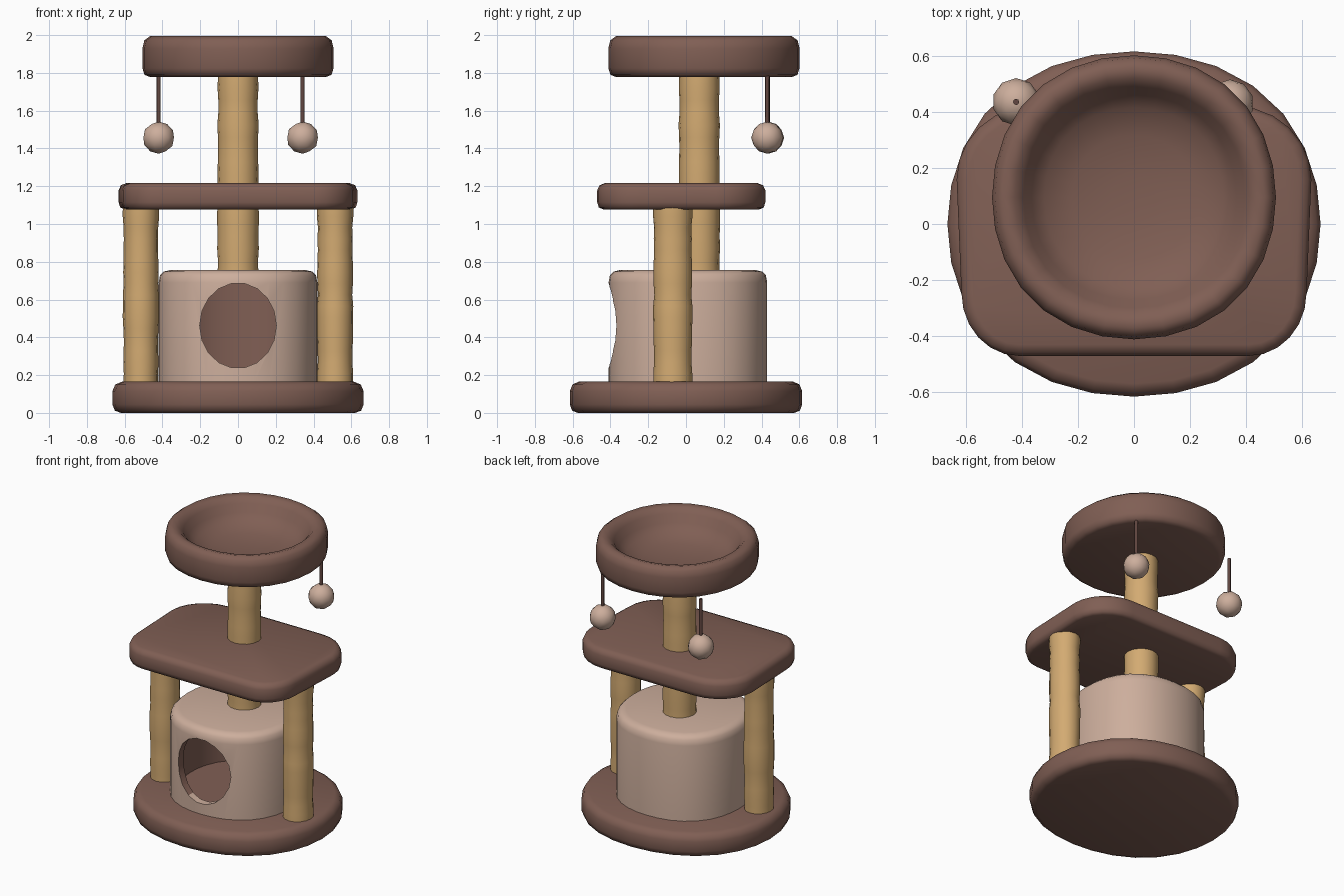
import bpy, bmesh, math, random
from mathutils import Vector

if "Cube" in bpy.data.objects:
    bpy.data.objects.remove(bpy.data.objects["Cube"])

random.seed(4)


def material(name, rgb):
    m = bpy.data.materials.new(name)
    m.diffuse_color = (*rgb, 1)
    m.use_nodes = True
    m.node_tree.nodes["Principled BSDF"].inputs["Base Color"].default_value = m.diffuse_color
    return m


BROWN = material("brown plush", (0.216, 0.114, 0.089))
BEIGE = material("beige plush", (0.61, 0.425, 0.335))
TAN = material("tan sisal", (0.65, 0.405, 0.168))
DARK = material("dark cord", (0.12, 0.062, 0.052))


def finish(bm, name, mat, angle=50):
    bmesh.ops.recalc_face_normals(bm, faces=bm.faces[:])
    me = bpy.data.meshes.new(name)
    bm.to_mesh(me)
    bm.free()
    ob = bpy.data.objects.new(name, me)
    bpy.context.collection.objects.link(ob)
    me.materials.append(mat)
    smooth(ob, angle)
    return ob


def smooth(ob, angle=50):
    bpy.ops.object.select_all(action='DESELECT')
    bpy.context.view_layer.objects.active = ob
    ob.select_set(True)
    bpy.ops.object.shade_smooth_by_angle(angle=math.radians(angle))


def lathe(name, profile, mat, center=(0, 0), sides=24, sy=1.0, angle=50, bulge=0.0):
    """Closed solid from (radius, z) rings; bulge pushes the diagonals out a little."""
    bm = bmesh.new()
    rings = []
    for r, z in profile:
        ring = []
        for i in range(sides):
            a = math.tau * i / sides
            q = r * (1 + bulge * math.sin(2 * a) ** 2)
            ring.append(bm.verts.new((center[0] + q * math.cos(a),
                                      center[1] + q * sy * math.sin(a), z)))
        rings.append(ring)
    for a, b in zip(rings, rings[1:]):
        for i in range(sides):
            j = (i + 1) % sides
            bm.faces.new((a[i], a[j], b[j], b[i]))
    bm.faces.new(rings[0][::-1])
    bm.faces.new(rings[-1])
    return finish(bm, name, mat, angle)


def post(name, x, y, r, z0, z1, sy=1.0):
    # sisal post with a slightly uneven wrap
    n = 16
    prof = [(r + random.uniform(-0.004, 0.003), z0 + (z1 - z0) * i / n) for i in range(n + 1)]
    return lathe(name, prof, TAN, (x, y), 16, sy)


# base
lathe("base", [(0.62, 0), (0.652, 0.012), (0.665, 0.045), (0.665, 0.115),
               (0.65, 0.15), (0.615, 0.165)], BROWN, sides=28, sy=0.925, bulge=0.025)

# cat house: hollow drum with a round doorway
house = lathe("house", [(0.42, 0.155), (0.42, 0.69), (0.413, 0.728), (0.393, 0.748), (0.36, 0.756)],
              BEIGE, (0, 0.01), 32, bulge=0.04)
cavity = lathe("cavity_cutter", [(0.37, 0.2), (0.37, 0.71)], BROWN, (0, 0.01), 32, bulge=0.04)
bm = bmesh.new()
ends = []
for y in (-0.6, -0.2):
    ends.append([bm.verts.new((0.203 * math.cos(math.tau * i / 18), y,
                               0.462 + 0.226 * math.sin(math.tau * i / 18))) for i in range(18)])
    bm.faces.new(ends[-1])
for i in range(18):
    j = (i + 1) % 18
    bm.faces.new((ends[0][i], ends[0][j], ends[1][j], ends[1][i]))
door = finish(bm, "door_cutter", BROWN)
for cutter in (cavity, door):
    mod = house.modifiers.new("cut", 'BOOLEAN')
    mod.operation = 'DIFFERENCE'
    mod.solver = 'EXACT'
    mod.object = cutter
    bpy.context.view_layer.objects.active = house
    bpy.ops.object.modifier_apply(modifier=mod.name)
    bpy.data.objects.remove(cutter)

# brown lining inside; the outside and the low doorway sill stay beige
house.data.materials.clear()
house.data.materials.append(BEIGE)
house.data.materials.append(BROWN)
for p in house.data.polygons:
    c, n = p.center, p.normal
    outward = Vector((c.x, c.y - 0.01, 0)).normalized().dot(n)
    sill = c.z < 0.27 and c.y < -0.3 and n.z > 0.5
    inner_wall = abs(n.z) < 0.99 and outward < 0.5 and 0.17 < c.z < 0.72 and not sill
    floor_or_ceiling = abs(n.z) > 0.9 and 0.18 < c.z < 0.73 and not sill
    p.material_index = 1 if inner_wall or floor_or_ceiling else 0
smooth(house, 40)

# posts
post("left_post", -0.514, -0.07, 0.094, 0.15, 1.1, 1.08)
post("right_post", 0.514, -0.07, 0.094, 0.15, 1.1, 1.08)
post("center_post", 0, 0.07, 0.108, 0.74, 1.785)

# middle platform: rounded rectangle from stacked outlines, bowed at the sides
bm = bmesh.new()


def outline(inset, z):
    pts = []
    for cx, cy, a0, rx, ry in ((0.36, 0.16, 0, 0.272, 0.26), (-0.36, 0.16, 90, 0.272, 0.26),
                               (-0.41, -0.245, 180, 0.205, 0.225), (0.41, -0.245, 270, 0.205, 0.225)):
        for k in range(7):
            a = math.radians(a0 + 15 * k)
            pts.append(bm.verts.new((cx + (rx - inset) * math.cos(a),
                                     cy + (ry - inset) * math.sin(a), z)))
    return pts


layers = [outline(i, z) for i, z in ((0.03, 1.078), (0.008, 1.088), (0, 1.115),
                                     (0, 1.178), (0.012, 1.205), (0.04, 1.216))]
for a, b in zip(layers, layers[1:]):
    for i in range(len(a)):
        j = (i + 1) % len(a)
        bm.faces.new((a[i], a[j], b[j], b[i]))
bm.faces.new(layers[0])
bm.faces.new(layers[-1])
finish(bm, "middle_platform", BROWN)

# top bed: padded bowl
lathe("top_bed", [(0.465, 1.778), (0.495, 1.79), (0.506, 1.825), (0.506, 1.93), (0.496, 1.972),
                  (0.465, 1.995), (0.425, 1.985), (0.395, 1.955), (0.365, 1.905), (0.32, 1.862),
                  (0.22, 1.828), (0.08, 1.812)], BROWN, (0, 0.095), 28, angle=60, bulge=0.02)

# hanging pompoms with cords
for side, x, y in (("left", -0.42, 0.435), ("right", 0.342, 0.43)):
    bm = bmesh.new()
    bmesh.ops.create_icosphere(bm, subdivisions=2, radius=0.085)
    bmesh.ops.translate(bm, verts=bm.verts[:], vec=(x, y, 1.457))
    finish(bm, side + "_pompom", BEIGE, 60)
    lathe(side + "_cord", [(0.011, 1.52), (0.011, 1.79)], DARK, (x, y), 8)
